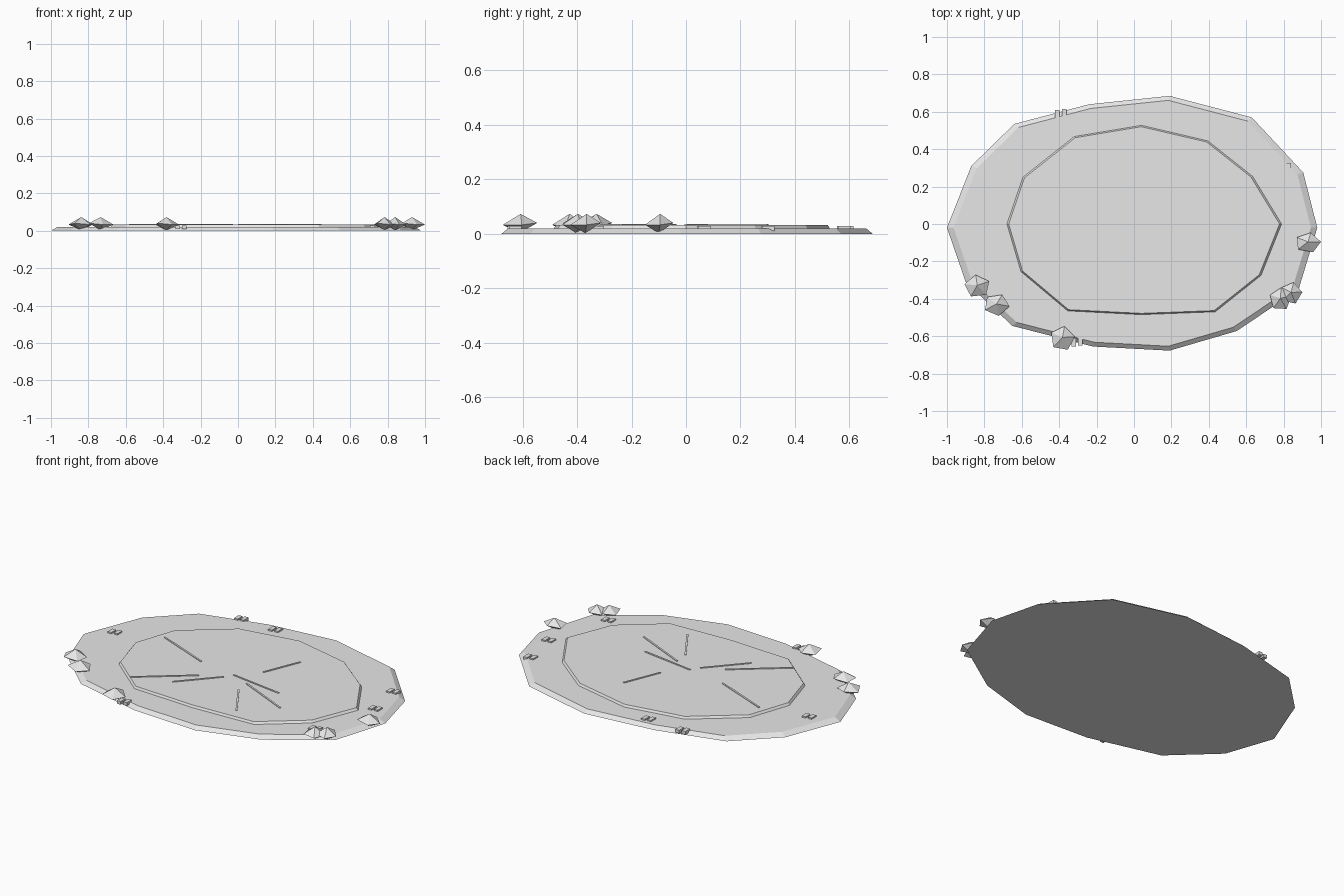
import bpy, bmesh, math
from mathutils import Matrix, Vector

if "Cube" in bpy.data.objects:
    bpy.data.objects.remove(bpy.data.objects["Cube"])

# one plain colour for the whole model
grey = bpy.data.materials.new("pale_grey")
grey.diffuse_color = (0.8, 0.8, 0.8, 1)
grey.use_nodes = True
grey.node_tree.nodes["Principled BSDF"].inputs["Base Color"].default_value = grey.diffuse_color


def finish(name, bm):
    bmesh.ops.recalc_face_normals(bm, faces=bm.faces)
    mesh = bpy.data.meshes.new(name)
    bm.to_mesh(mesh)
    bm.free()
    mesh.materials.append(grey)
    obj = bpy.data.objects.new(name, mesh)
    bpy.context.collection.objects.link(obj)
    return obj


def slab(name, outline, z0, z1, top_scale):
    """Flat polygon slab with a bevelled (sloping) side."""
    bm = bmesh.new()
    low = [bm.verts.new((x, y, z0)) for x, y in outline]
    high = [bm.verts.new((x * top_scale, y * top_scale, z1)) for x, y in outline]
    bm.faces.new(low)
    bm.faces.new(high)
    n = len(outline)
    for i in range(n):
        j = (i + 1) % n
        bm.faces.new((low[i], low[j], high[j], high[i]))
    return finish(name, bm)


def add_box(bm, centre, size, angle=0.0):
    m = (Matrix.Translation(centre) @ Matrix.Rotation(angle, 4, 'Z')
         @ Matrix.Diagonal((*size, 1)))
    bmesh.ops.create_cube(bm, size=1, matrix=m)


def rock(name, x, y, rx, ry, turn):
    """Five-sided double pyramid."""
    bm = bmesh.new()
    ring = []
    for i in range(5):
        a = math.radians(turn + 72 * i)
        z = 0.036 + (0.004 if i % 2 else -0.003)
        ring.append(bm.verts.new((x + rx * math.cos(a), y + ry * math.sin(a), z)))
    top = bm.verts.new((x, y + 0.005, 0.073))
    bottom = bm.verts.new((x, y, 0.003))
    for i in range(5):
        a, b = ring[i], ring[(i + 1) % 5]
        bm.faces.new((a, b, top))
        bm.faces.new((b, a, bottom))
    return finish(name, bm)


# shore slab
slab("shore", [(-1, -.02), (-.9, -.31), (-.65, -.545), (-.22, -.655),
               (.19, -.677), (.55, -.572), (.88, -.35), (.98, -.02),
               (.905, .275), (.63, .57), (.19, .685), (-.24, .64),
               (-.64, .535), (-.87, .31)], 0, 0.02, 0.965)

# raised frozen sheet
slab("ice_sheet", [(-.68, 0), (-.605, -.255), (-.355, -.465), (.04, -.485),
                   (.435, -.47), (.68, -.275), (.79, 0), (.635, .255),
                   (.395, .445), (.04, .528), (-.32, .468), (-.595, .25)],
     0.019, 0.033, 0.985)

# thin cracks lying on the ice
bm = bmesh.new()
for x0, y0, x1, y1 in [(-.58, .14, -.24, 0), (-.44, -.38, -.15, -.15),
                       (-.22, -.30, -.03, -.09), (0, -.04, .33, -.09),
                       (.11, .08, .20, .30), (.12, -.09, .445, -.24),
                       (.13, -.18, .27, -.40)]:
    d = Vector((x1 - x0, y1 - y0))
    add_box(bm, ((x0 + x1) / 2, (y0 + y1) / 2, 0.0345),
            (d.length, 0.01, 0.004), math.atan2(d.y, d.x))
finish("cracks", bm)

# paired tracks around the shore
bm = bmesh.new()
for x, y in [(-.85, .06), (-.392, .59), (-.16, .58), (.81, .3),
             (.855, .066), (-.305, -.63), (.737, -.326)]:
    for side in (-1, 1):
        add_box(bm, (x + side * 0.018, y + side * 0.003, 0.0185),
                (0.024, 0.045, 0.019))
finish("tracks", bm)

# rocks on the front rim
rocks = [(-.838, -.333, .07, .062, 25), (-.735, -.432, .07, .06, -8),
         (-.383, -.612, .067, .067, 8), (.783, -.402, .06, .062, 15),
         (.84, -.37, .06, .06, 5), (.93, -.1, .07, .055, 5)]
for i, r in enumerate(rocks, 1):
    rock(f"rock_{i}", *r)
